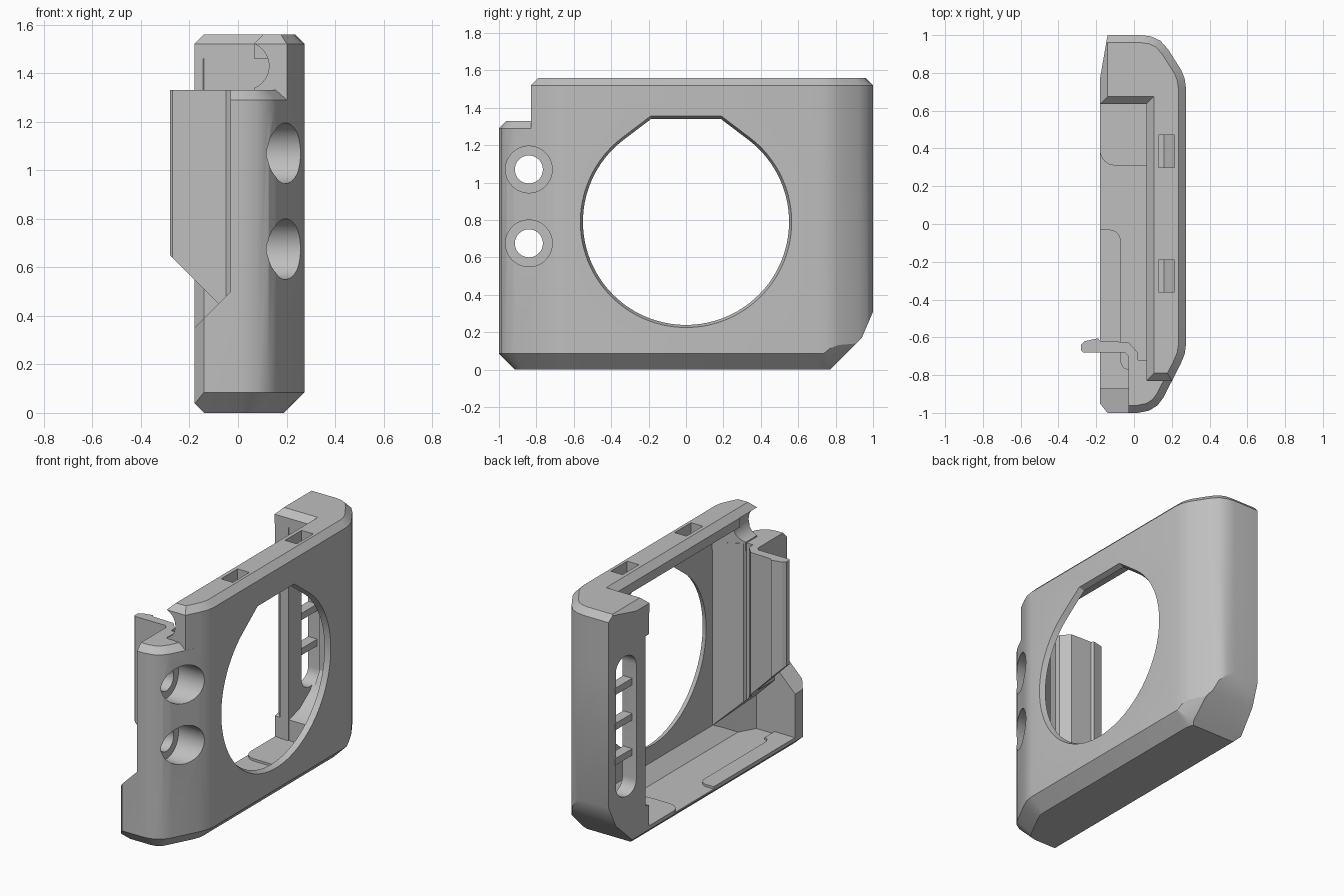
import bpy, bmesh, math
from mathutils import Vector

if "Cube" in bpy.data.objects:
    bpy.data.objects.remove(bpy.data.objects["Cube"], do_unlink=True)

grey = bpy.data.materials.new("plain_grey")
grey.use_nodes = True
grey.diffuse_color = (0.52, 0.52, 0.52, 1)
grey.node_tree.nodes["Principled BSDF"].inputs["Base Color"].default_value = (0.52, 0.52, 0.52, 1)


def loft(name, rings):
    """Solid through rings of 3D points, capped at both ends."""
    bm = bmesh.new()
    vs = [[bm.verts.new(p) for p in r] for r in rings]
    n = len(rings[0])
    for a, b in zip(vs, vs[1:]):
        for i in range(n):
            j = (i + 1) % n
            bm.faces.new((a[i], a[j], b[j], b[i]))
    bm.faces.new(vs[0])
    bm.faces.new(vs[-1])
    bmesh.ops.recalc_face_normals(bm, faces=bm.faces)
    me = bpy.data.meshes.new(name)
    bm.to_mesh(me)
    bm.free()
    me.materials.append(grey)
    ob = bpy.data.objects.new(name, me)
    bpy.context.collection.objects.link(ob)
    return ob


def prism(name, pts, axis, lo, hi):
    """Flat profile pushed along one axis."""
    put = {"x": lambda a, b, h: (h, a, b), "y": lambda a, b, h: (a, h, b),
           "z": lambda a, b, h: (a, b, h)}[axis]
    return loft(name, [[put(a, b, h) for a, b in pts] for h in (lo, hi)])


def box(name, x, y, z):
    return prism(name, [(x[0], y[0]), (x[1], y[0]), (x[1], y[1]), (x[0], y[1])], "z", *z)


def circle(cx, cy, r, n=48, start=0, sweep=2 * math.pi):
    return [(cx + r * math.cos(start + sweep * i / n), cy + r * math.sin(start + sweep * i / n))
            for i in range(n)]


def inset(pts, d):
    """Mitred inset of a counter-clockwise outline."""
    out = []
    for i, p in enumerate(pts):
        p0, p1, p2 = Vector(pts[i - 1]), Vector(p), Vector(pts[(i + 1) % len(pts)])
        e1, e2 = (p1 - p0).normalized(), (p2 - p1).normalized()
        n1, n2 = Vector((-e1.y, e1.x)), Vector((-e2.y, e2.x))
        out.append(tuple(p1 + (n1 + n2) * d / (1 + n1.dot(n2))))
    return out


def ring(pts, z):
    return [(x, y, z) for x, y in pts]


def side(pts, x):
    return [(x, y, z) for y, z in pts]


def combine(ob, other, op):
    mod = ob.modifiers.new(op, "BOOLEAN")
    mod.operation, mod.solver, mod.object = op, "EXACT", other
    dg = bpy.context.evaluated_depsgraph_get()
    me = bpy.data.meshes.new_from_object(ob.evaluated_get(dg))
    ob.modifiers.clear()
    ob.data = me
    bpy.data.objects.remove(other, do_unlink=True)


def cut(ob, other):
    combine(ob, other, "DIFFERENCE")


# Outer shell: full low body plus the taller body, both with chamfered rims
far = [(0.275, 0.72), (0.268, 0.77), (0.25, 0.815), (0.18, 0.925), (0.14, 0.97), (0.09, 0.993), (0.04, 1.0)]
near = [(0.245, -0.745), (0.268, -0.69), (0.275, -0.64)]
low = [(-0.4, -1), (0.02, -1), (0.08, -0.988), (0.125, -0.96), (0.155, -0.92)] + near + far + [(-0.4, 1)]
tall = [(-0.4, -0.83), (0.201, -0.83)] + near + far + [(-0.4, 1)]
shell = loft("case_shell", [ring(inset(low, 0.085), 0), ring(low, 0.085),
                            ring(low, 1.29), ring(inset(low, 0.04), 1.33)])
combine(shell, loft("tall_body", [ring(tall, 1.2), ring(tall, 1.52), ring(inset(tall, 0.04), 1.56)]), "UNION")

# Trim the back face, its slanted corners and the clipped lower corner
combine(shell, prism("back_trim", [(-0.14, -0.1), (-0.14, 0), (-0.18, 0.04), (-0.18, 1.52),
                                   (-0.13, 1.57), (-0.13, 2), (1, 2), (1, -0.1)], "y", -2, 2), "INTERSECT")
combine(shell, prism("corner_trim", [(-0.13, 1.06), (-0.14, 1), (-0.18, 0.77), (-0.18, 0.5), (-0.3, 0.5),
                                     (-0.3, -0.5), (-0.18, -0.5), (-0.18, -0.95), (-0.1, -1.05),
                                     (1, -1.05), (1, 1.06)], "z", -1, 2), "INTERSECT")
clip = [(0.76, -0.01), (0.94, 0.17), (1.0, 0.31), (1.2, 0.31), (1.2, -0.01)]
clip_front = [(0.63, -0.01), (0.87, 0.23), (1.0, 0.34), (1.2, 0.34), (1.2, -0.01)]
cut(shell, loft("lower_corner", [side(clip, -1), side(clip, 0.19), side(clip_front, 0.28)]))

# Hollow inside, with a sloped foot along the plate and a pocket behind the vent
cavity = prism("cavity", [(-0.5, 0.675), (-0.18, 0.675), (-0.14, 0.635), (-0.08, 0.635), (-0.08, 0.93),
                          (0.06, 0.93), (0.12, 0.89), (0.21, 0.75), (0.24, 0.68), (0.24, -0.62),
                          (0.21, -0.68), (0.1, -0.87), (-0.5, -0.87)], "z", 0, 1.46)
combine(cavity, prism("cavity_foot", [(-0.6, 0.05), (0.16, 0.05), (0.24, 0.13), (0.24, 1.5), (-0.6, 1.5)],
                      "y", -1, 1), "INTERSECT")
combine(cavity, prism("cavity_side", [(-0.87, 0.05), (0.64, 0.05), (0.64, 0.2), (0.75, 0.23), (0.86, 0.31),
                                      (0.93, 0.42), (0.93, 1.3), (0.64, 1.32), (0.64, 1.5), (-0.87, 1.5)],
                      "x", -1, 1), "INTERSECT")
cut(shell, cavity)

# Open top behind the lip, with a chamfered edge
cut(shell, box("top_opening", (-1, 0.065), (-0.85, 0.635), (1.0, 2)))
lower, upper = [[(-1, -1.2, z), (0.065 + d, -1.2, z), (0.065 + d, 0.635 + d, z), (-1, 0.635 + d, z)]
                for d, z in ((0, 1.52), (0.045, 1.565))]
cut(shell, loft("top_chamfer", [lower, upper]))

# Open upper side wall with its sloping shoulder
cut(shell, prism("side_opening", [(-0.4, 0.13), (-0.03, 0.5), (-0.03, 2), (-0.4, 2)], "y", -1.2, -0.5))

# Tapered round window with a flat-topped crown
half = math.pi / 2 - 2 * math.atan(0.19 / 0.565)
window = circle(0, 0.79, 0.565, 96, math.pi - half, math.pi + 2 * half)
window += [(0.565 * math.cos(half), 0.79 + 0.565 * math.sin(half)), (0.19, 1.355), (-0.19, 1.355)]
cut(shell, loft("window", [side(inset(window, 0.022), 0.22), side(window, 0.275), side(window, 0.4)]))

# Screw block with the grip fin
block = prism("grip_block", [(-0.28, -0.67), (-0.27, -0.68), (-0.05, -0.68), (-0.03, -0.7), (-0.03, -0.9),
                             (0.08, -0.9), (0.2, -0.75), (0.25, -0.66), (0.25, -0.61), (0.075, -0.7),
                             (0.065, -0.72), (0.02, -0.72), (0.02, -0.68), (-0.03, -0.625), (-0.18, -0.62),
                             (-0.19, -0.605), (-0.26, -0.62), (-0.28, -0.64)], "z", 0, 1.33)
cut(block, prism("block_slope", [(-0.6, 0.97), (-0.6, -0.1), (0.47, -0.1)], "y", -2, 2))
combine(shell, block, "UNION")
combine(shell, prism("lip_end", [(0.065, -0.825), (0.19, -0.825), (0.23, -0.74), (0.245, -0.66),
                                 (0.245, -0.61), (0.065, -0.71)], "z", 1.28, 1.5), "UNION")
cut(shell, prism("lip_notch", circle(0.03, 1.43, 0.098, 32), "y", -0.95, -0.65))

# Counterbored screw holes
for z in (0.675, 1.07):
    cut(shell, prism("bore", circle(-0.84, z, 0.075, 32), "x", -0.2, 0.4))
    cut(shell, prism("counterbore", circle(-0.84, z, 0.125, 48), "x", 0.07, 0.4))

# Slots through the top lip
for y in (-0.275, 0.385):
    cut(shell, box("lip_slot", (0.13, 0.215), (y - 0.085, y + 0.085), (1.4, 1.6)))

# Long vent in the back return
vent = circle(0.855, 1.17, 0.085, 12, 0, math.pi) + [(0.77, 1.17)]
vent += circle(0.855, 0.42, 0.085, 12, math.pi, math.pi) + [(0.94, 0.42)]
cut(shell, prism("vent", vent, "x", -0.4, -0.06))
shell.name = "case_shell"

# Vent bars
parts = [shell]
for z in (0.59, 0.82, 1.05):
    parts.append(box("vent_bar", (-0.15, -0.085), (0.76, 0.945), (z - 0.022, z + 0.022)))

# Raised floor pads
parts.append(prism("floor_pad_back", circle(-0.1, 0.39, 0.08, 8, math.pi, math.pi / 2)
                   + [(-0.1, 0.31), (0.065, 0.31), (0.065, 0.64), (-0.18, 0.64)], "z", 0.042, 0.065))
parts.append(prism("floor_pad_front", [(-0.18, -0.88), (-0.03, -0.88), (-0.03, -0.77), (-0.055, -0.76), (-0.07, -0.73)]
                   + circle(-0.13, -0.09, 0.06, 8, 0, math.pi / 2) + [(-0.13, -0.03), (-0.18, -0.03)],
                   "z", 0.042, 0.065))

# Smooth the rounded surfaces, keep edges sharp
bpy.ops.object.select_all(action="DESELECT")
for ob in parts:
    ob.select_set(True)
bpy.context.view_layer.objects.active = shell
bpy.ops.object.shade_smooth_by_angle(angle=math.radians(25))
